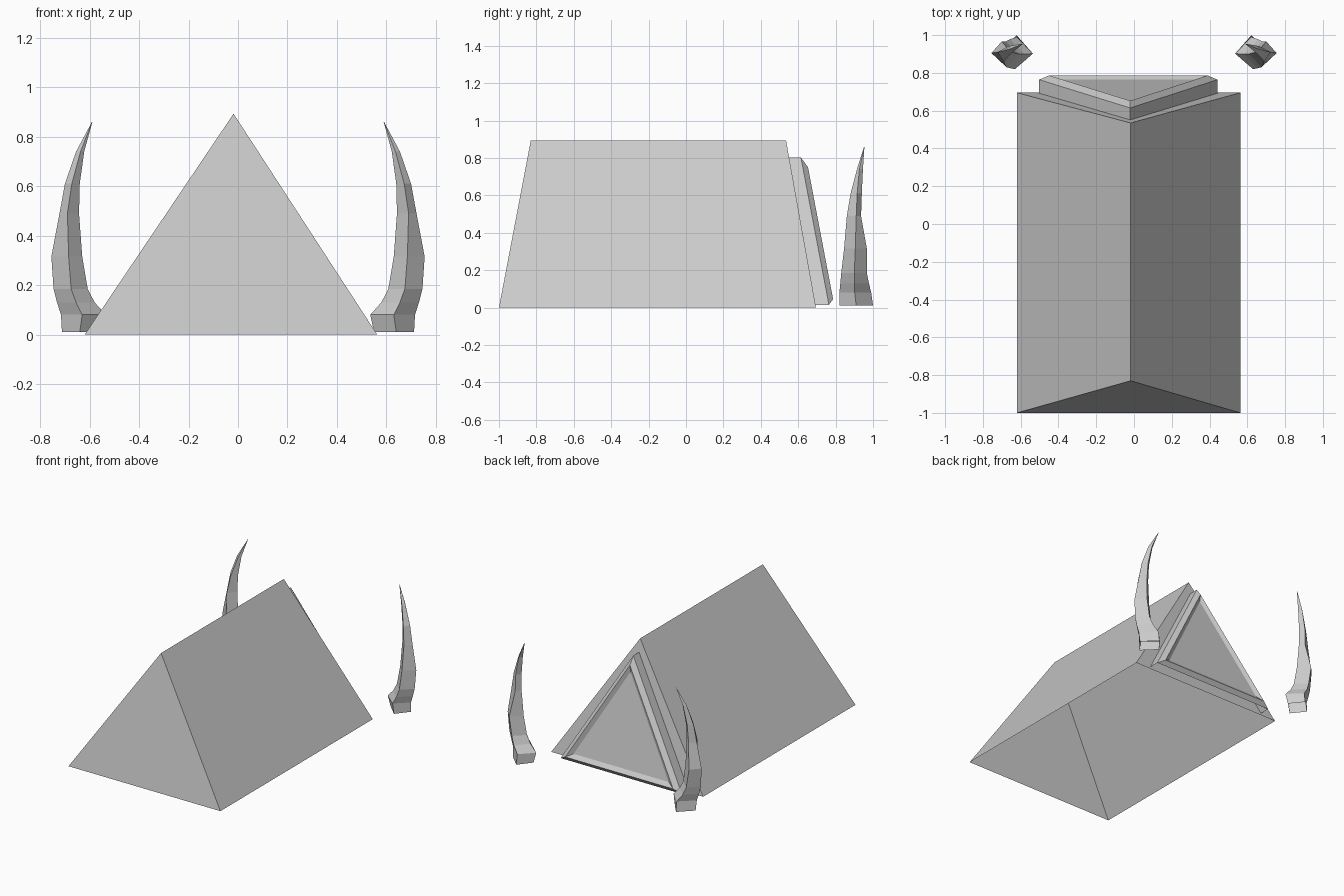
import bpy, bmesh

if "Cube" in bpy.data.objects:
    bpy.data.objects.remove(bpy.data.objects["Cube"])


def loft(name, rings, cap_start=False, cap_end=True, skip=()):
    """Skin a stack of rings; optional caps, skip = (level, side) faces left open."""
    bm = bmesh.new()
    loops = [[bm.verts.new(p) for p in r] for r in rings]
    n = len(loops[0])
    for k, (a, b) in enumerate(zip(loops, loops[1:])):
        for i in range(n):
            j = (i + 1) % n
            if (k, i) not in skip:
                bm.faces.new((a[i], a[j], b[j], b[i]))
    if cap_start:
        bm.faces.new(loops[0][::-1])
    if cap_end:
        bm.faces.new(loops[-1])
    bmesh.ops.recalc_face_normals(bm, faces=bm.faces)
    me = bpy.data.meshes.new(name)
    bm.to_mesh(me)
    bm.free()
    ob = bpy.data.objects.new(name, me)
    bpy.context.collection.objects.link(ob)
    return ob


# Tent body: triangular prism, both ends leaning inward, open underneath
loft("tent_body", [
    [(-.62, -1, 0), (.563, -1, 0), (-.018, -.83, .893)],
    [(-.62, .695, 0), (.563, .695, 0), (-.018, .535, .893)],
], cap_start=True, skip={(0, 0)})


# Door frame: leaning triangle, bevelled rim, shallow recessed panel, open below
def triangle(half, z0, z1, y, lean=.19):
    cx = -.03
    return [(cx - half, y - lean * z0, z0), (cx + half, y - lean * z0, z0),
            (cx + .01, y - lean * z1, z1)]


loft("door_frame", [
    triangle(.472, .015, .803, .693, .18),
    triangle(.472, .015, .803, .767),
    triangle(.42, .045, .75, .795),
    triangle(.37, .072, .70, .778),
], skip={(0, 0)})

# Tusks: square section, each row is z, x left/front/right, y front/mid/back
rows = [
    (.01, .55, .64, .712, .82, .91, 1.0),
    (.08, .535, .63, .716, .82, .902, .99),
    (.13, .58, .655, .732, .825, .90, .978),
    (.185, .608, .675, .746, .83, .90, .967),
    (.315, .63, .685, .755, .845, .905, .967),
    (.49, .643, .69, .722, .86, .91, .936),
    (.61, .64, .672, .70, .88, .915, .94),
    (.74, .622, .637, .655, .914, .927, .946),
]
for side, s in (("left", -1), ("right", 1)):
    rings = [[(s * xl, ym, z), (s * xf, yf, z), (s * xr, ym, z),
              (s * (xl + xr - xf), yb, z)]
             for z, xl, xf, xr, yf, ym, yb in rows]
    # pointed tip
    rings.append([(s * (.59 + dx), .953 + dy, .86)
                  for dx, dy in ((-.001, 0), (0, -.001), (.001, 0), (0, .001))])
    loft("tusk_" + side, rings)
